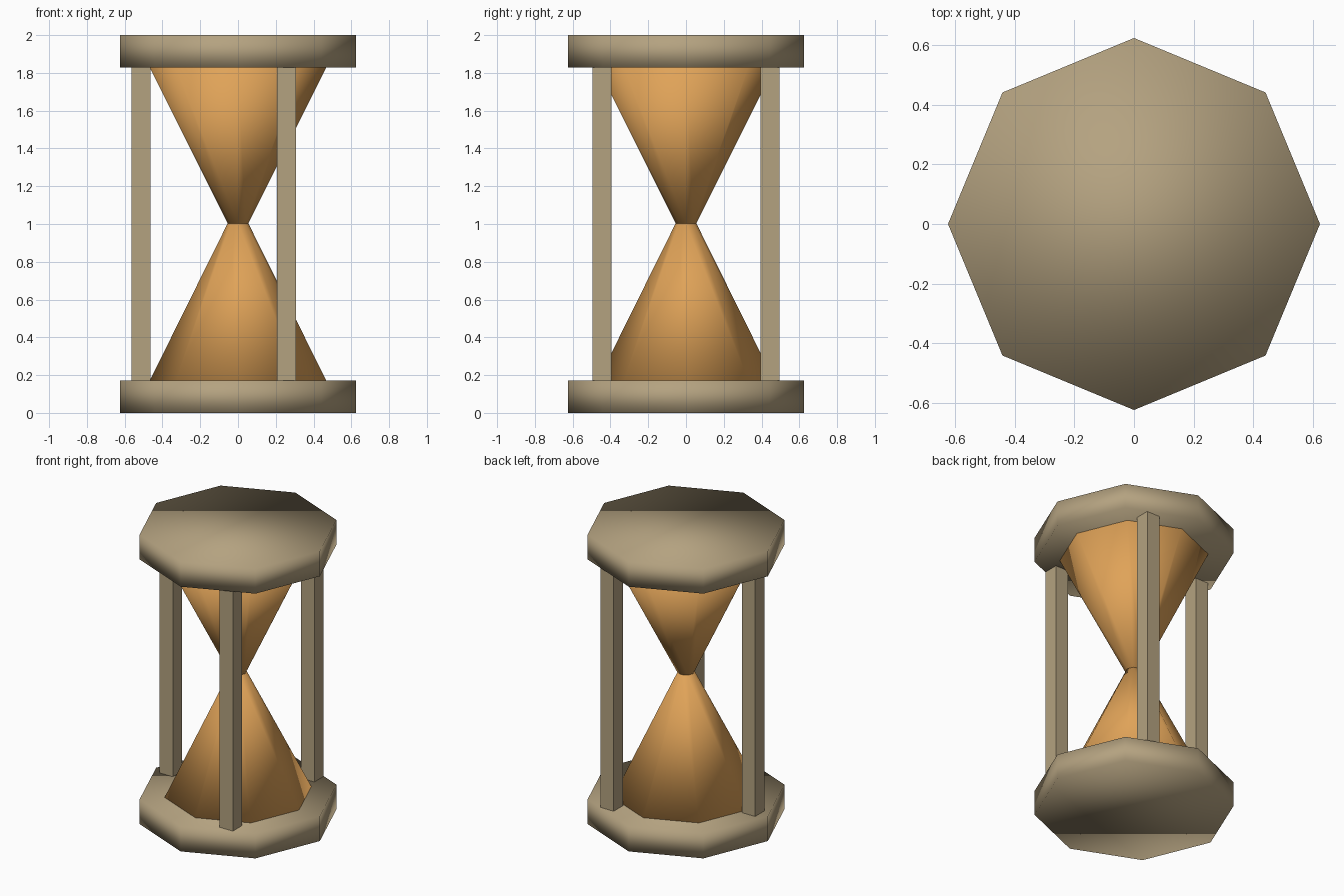
import bpy, math

cube = bpy.data.objects.get("Cube")
if cube:
    bpy.data.objects.remove(cube, do_unlink=True)


def material(name, rgb):
    mat = bpy.data.materials.new(name)
    mat.use_nodes = True
    mat.diffuse_color = (*rgb, 1)
    mat.node_tree.nodes["Principled BSDF"].inputs["Base Color"].default_value = (*rgb, 1)
    return mat


WOOD = material("pale wood", (0.456, 0.361, 0.216))
SAND = material("amber sand", (0.745, 0.366, 0.098))


def finish(name, mat, smooth):
    obj = bpy.context.object
    obj.name = name
    obj.data.materials.append(mat)
    if smooth:
        bpy.ops.object.shade_smooth()
    return obj


def octagon_frustum(name, r_low, r_high, z_low, z_high, mat):
    bpy.ops.mesh.primitive_cone_add(
        vertices=8, radius1=r_low, radius2=r_high,
        depth=z_high - z_low, location=(0, 0, (z_low + z_high) / 2))
    return finish(name, mat, True)


RADIUS, THICK, HEIGHT, WAIST = 0.625, 0.172, 2.0, 1.003

# End plates
octagon_frustum("bottom_plate", RADIUS, RADIUS, 0, THICK, WOOD)
octagon_frustum("top_plate", RADIUS, RADIUS, HEIGHT - THICK, HEIGHT, WOOD)

# Two bulbs meeting at a narrow neck
octagon_frustum("lower_bulb", 0.468, 0.055, THICK - 0.003, WAIST, SAND)
octagon_frustum("upper_bulb", 0.055, 0.468, WAIST, HEIGHT - THICK + 0.003, SAND)

# Three square posts, evenly spaced around the bulbs
for i, side in enumerate(("right", "front_left", "back_left")):
    angle = math.pi + i * math.tau / 3
    bpy.ops.mesh.primitive_cube_add(
        size=1, location=(0.513 * math.cos(angle), 0.513 * math.sin(angle), HEIGHT / 2))
    post = finish(side + "_post", WOOD, False)
    post.scale = (0.1, 0.1, HEIGHT - 2 * THICK + 0.006)
